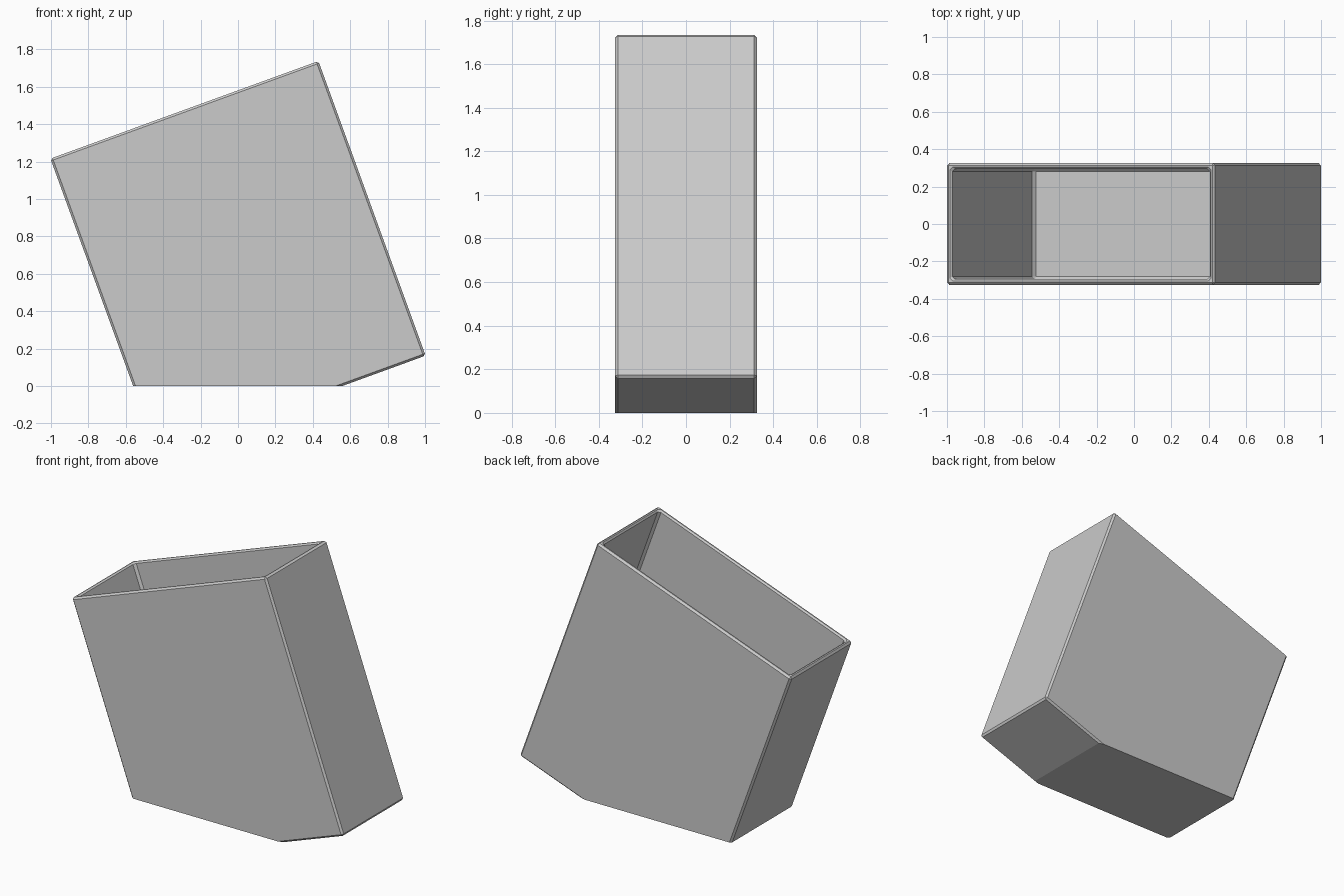
import bpy, bmesh, math
from mathutils import Matrix, Vector

if "Cube" in bpy.data.objects:
    bpy.data.objects.remove(bpy.data.objects["Cube"])

TILT = math.radians(20)
W, D, H = 1.525, 0.65, 1.676      # width, depth, height along the tilted axes
WALL, CHAMFER, RIM = 0.03, 0.012, 0.01
# Tilted frame with its origin at the upper left corner
FRAME = Matrix.Translation((-1.003, 0, 1.216)) @ Matrix.Rotation(-TILT, 4, 'Y')
INVERSE = FRAME.inverted()

grey = bpy.data.materials.new("grey")
grey.diffuse_color = (0.6, 0.6, 0.6, 1)
grey.use_nodes = True
grey.node_tree.nodes["Principled BSDF"].inputs["Base Color"].default_value = grey.diffuse_color


def box(inset, top):
    """Block in the tilted frame, inset from the outer walls."""
    bm = bmesh.new()
    bmesh.ops.create_cube(bm, size=1)
    low = -H + inset
    for v in bm.verts:
        v.co = (W / 2 + v.co.x * (W - 2 * inset), v.co.y * (D - 2 * inset),
                (top + low) / 2 + v.co.z * (top - low))
    return bm


def cut_level(bm, z):
    """Slice away everything below a level height and close the cut."""
    cut = bmesh.ops.bisect_plane(
        bm, geom=bm.verts[:] + bm.edges[:] + bm.faces[:],
        plane_co=INVERSE @ Vector((0, 0, z)),
        plane_no=INVERSE.to_3x3() @ Vector((0, 0, 1)), clear_inner=True)
    edges = [e for e in cut["geom_cut"] if isinstance(e, bmesh.types.BMEdge)]
    bmesh.ops.edgeloop_fill(bm, edges=edges)


def chamfer(bm, edges, size):
    bmesh.ops.bevel(bm, geom=edges, offset=size, offset_type='OFFSET',
                    segments=1, profile=0.5, affect='EDGES')


def make_object(name, bm):
    bmesh.ops.recalc_face_normals(bm, faces=bm.faces[:])
    mesh = bpy.data.meshes.new(name)
    bm.to_mesh(mesh)
    bm.free()
    mesh.materials.append(grey)
    ob = bpy.data.objects.new(name, mesh)
    ob.matrix_world = FRAME
    bpy.context.collection.objects.link(ob)
    return ob


# Outer shell: chamfered block with a level foot
bm = box(0, 0)
chamfer(bm, bm.edges[:], CHAMFER)
cut_level(bm, 0)
holder = make_object("leaning_holder", bm)

# Cavity: level floor, chamfered inner edges, flared mouth
bm = box(WALL, -RIM)
cut_level(bm, WALL)
chamfer(bm, [e for e in bm.edges
             if any(v.co.z < -RIM - 1e-4 for v in e.verts)], 0.015)
bm.normal_update()
mouth = max(bm.faces, key=lambda f: f.calc_center_median().z)
new = bmesh.ops.extrude_face_region(bm, geom=[mouth])["geom"]
for v in [g for g in new if isinstance(g, bmesh.types.BMVert)]:
    v.co += Vector((math.copysign(2 * RIM, v.co.x - W / 2),
                    math.copysign(2 * RIM, v.co.y), 2 * RIM))
if mouth.is_valid:
    bmesh.ops.delete(bm, geom=[mouth], context='FACES_ONLY')
cavity = make_object("cavity_cutter", bm)
cavity.hide_render = True
cavity.display_type = 'WIRE'

hollow = holder.modifiers.new("hollow", 'BOOLEAN')
hollow.operation = 'DIFFERENCE'
hollow.solver = 'EXACT'
hollow.object = cavity
